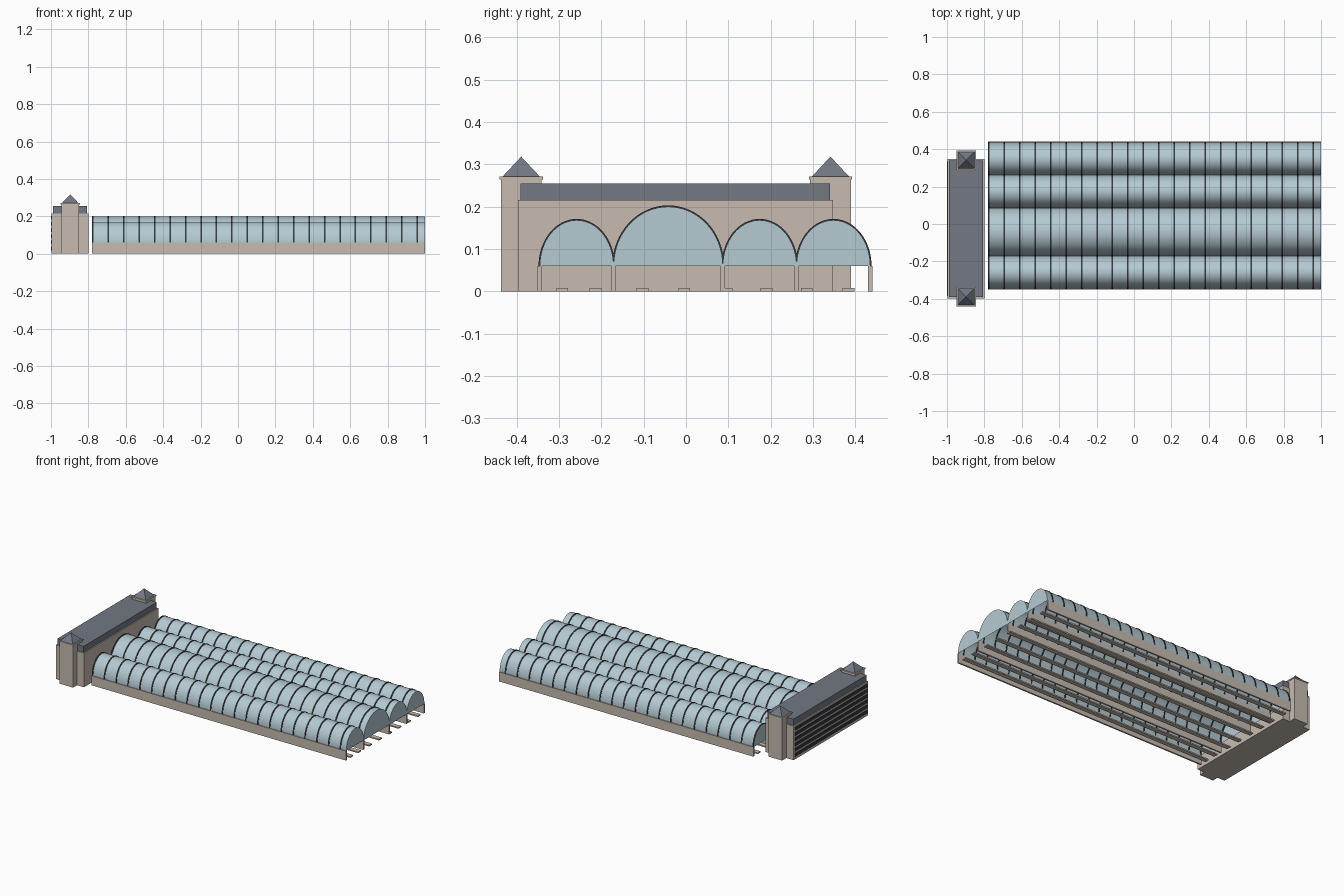
import bpy
import bmesh
from math import pi, cos, sin, radians

if "Cube" in bpy.data.objects:
    bpy.data.objects.remove(bpy.data.objects["Cube"], do_unlink=True)


def material(name, r, g, b):
    m = bpy.data.materials.new(name)
    m.use_nodes = True
    m.diffuse_color = (r, g, b, 1)
    m.node_tree.nodes["Principled BSDF"].inputs["Base Color"].default_value = (r, g, b, 1)
    return m


STONE = material("warm stone", 0.57, 0.50, 0.44)
SLATE = material("blue slate", 0.17, 0.19, 0.23)
GLASS = material("pale glass", 0.46, 0.59, 0.65)
IRON = material("dark iron", 0.035, 0.04, 0.05)


def finish(name, bm, mat, smooth=False):
    bmesh.ops.recalc_face_normals(bm, faces=bm.faces)
    me = bpy.data.meshes.new(name)
    bm.to_mesh(me)
    bm.free()
    me.materials.append(mat)
    ob = bpy.data.objects.new(name, me)
    bpy.context.collection.objects.link(ob)
    if smooth:
        bpy.ops.object.select_all(action='DESELECT')
        ob.select_set(True)
        bpy.context.view_layer.objects.active = ob
        bpy.ops.object.shade_smooth_by_angle(angle=radians(30))
    return ob


def box(name, x, y, z, mat):
    """Box between the given (low, high) pairs."""
    bm = bmesh.new()
    bmesh.ops.create_cube(bm, size=1)
    for v in bm.verts:
        v.co = [lo + (hi - lo) * (c + 0.5) for c, (lo, hi) in zip(v.co, (x, y, z))]
    return finish(name, bm, mat)


def arch(x, y, ry, rz, steps=32):
    """Points of a half ellipse standing on the spring line."""
    return [(x, y - ry * cos(pi * i / steps), SPRING + rz * sin(pi * i / steps))
            for i in range(steps + 1)]


def loft(bm, rings, closed):
    """Join equal rows of points with quads."""
    rows = [[bm.verts.new(p) for p in ring] for ring in rings]
    pairs = list(zip(rows, rows[1:] + rows[:1])) if closed else list(zip(rows, rows[1:]))
    for a, b in pairs:
        for i in range(len(a) - 1):
            bm.faces.new((a[i], a[i + 1], b[i + 1], b[i]))
    return rows


SHED = (-0.78, 1.0)
SPRING = 0.06
RIBS = 22
PITCH = 0.0826
WALLS = [-0.345, -0.171, 0.087, 0.261, 0.435]
HEIGHTS = [0.108, 0.14, 0.108, 0.108]

# Low walls carrying the vaults
for i, y in enumerate(WALLS):
    box(f"shed_wall_{i + 1}", SHED, (y - 0.005, y + 0.005), (0, SPRING), STONE)

# Glazed vaults with end screens, and their iron ribs
for i, rz in enumerate(HEIGHTS):
    y = (WALLS[i] + WALLS[i + 1]) / 2
    ry = (WALLS[i + 1] - WALLS[i]) / 2
    bm = bmesh.new()
    for row in loft(bm, [arch(x, y, ry, rz) for x in SHED], False):
        bm.faces.new(row)
    finish(f"glass_vault_{i + 1}", bm, GLASS, True)

    bm = bmesh.new()
    for n in range(RIBS):
        x = SHED[0] + 0.004 + n * PITCH
        section = [(-0.004, -0.003), (0.004, -0.003), (0.004, 0.003), (-0.004, 0.003)]
        rows = loft(bm, [arch(x + dx, y, ry + dr, rz + dr) for dx, dr in section], True)
        for end in (0, -1):
            bm.faces.new([row[end] for row in rows])
    finish(f"vault_ribs_{i + 1}", bm, IRON, True)

# Platforms, low strips along the shed
for i, y in enumerate([-0.292, -0.214, -0.103, -0.004, 0.096, 0.19, 0.285, 0.384]):
    box(f"platform_{i + 1}", SHED, (y - 0.014, y + 0.014), (0, 0.008), STONE)

# Head building with flat roof block
box("head_building", (-0.996, -0.8), (-0.397, 0.347), (0, 0.216), STONE)
box("head_roof", (-0.99, -0.807), (-0.391, 0.34), (0.216, 0.255), SLATE)

# Window bands on the street face
for i in range(6):
    z = 0.018 + i * 0.033
    box(f"window_band_{i + 1}", (-1.0, -0.995), (-0.385, 0.335), (z, z + 0.02), IRON)

# Corner towers with caps and pyramid roofs
TX = -0.897
for side, y in (("right", -0.389), ("left", 0.341)):
    def square(h, y=y):
        return (TX - h, TX + h), (y - h, y + h)
    box(f"{side}_tower", *square(0.048), (0, 0.265), STONE)
    box(f"{side}_tower_cap", *square(0.051), (0.264, 0.271), STONE)
    bm = bmesh.new()
    base = [bm.verts.new((TX + a * 0.044, y + b * 0.044, 0.271))
            for a, b in ((-1, -1), (1, -1), (1, 1), (-1, 1))]
    tip = bm.verts.new((TX, y, 0.318))
    bm.faces.new(base)
    for i in range(4):
        bm.faces.new((base[i], base[(i + 1) % 4], tip))
    finish(f"{side}_tower_roof", bm, SLATE)
